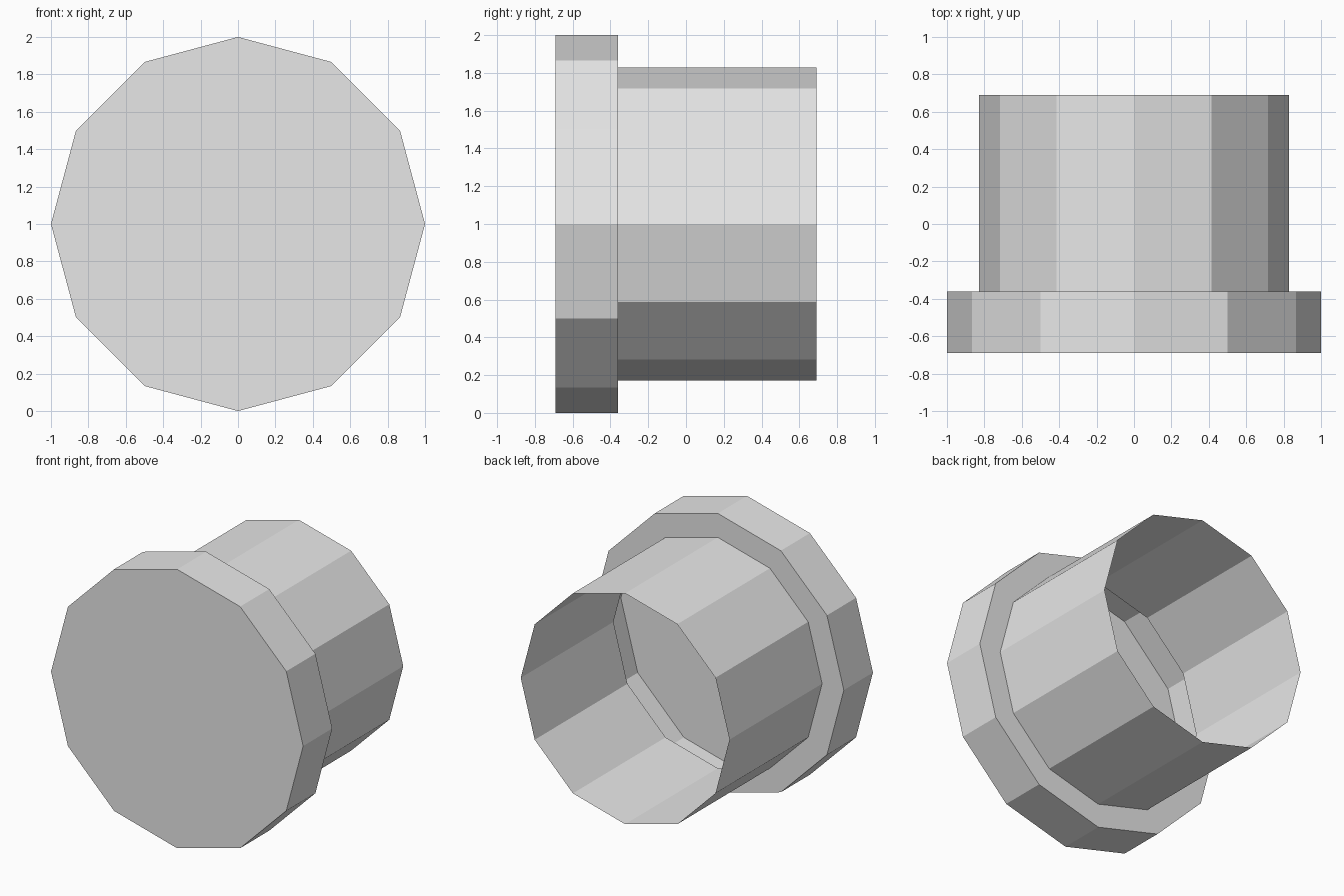
import bpy
import bmesh
from math import cos, sin, tau

SIDES = 12
FRONT, STEP, BACK = -0.69, -0.36, 0.69
CAP_RADIUS, SLEEVE_RADIUS = 1.0, 0.828

cube = bpy.data.objects.get("Cube")
if cube:
    bpy.data.objects.remove(cube, do_unlink=True)

grey = bpy.data.materials.new("light_grey")
grey.use_nodes = True
grey.diffuse_color = (0.8, 0.8, 0.8, 1)
grey.node_tree.nodes["Principled BSDF"].inputs["Base Color"].default_value = grey.diffuse_color


def lathe(name, profile, close_start=False):
    """Sweep (radius, y) points around the y axis as a thin faceted shell."""
    bm = bmesh.new()
    rings = []
    for radius, y in profile:
        angles = [tau * i / SIDES for i in range(SIDES)]
        rings.append([bm.verts.new((radius * cos(a), y, 1 + radius * sin(a))) for a in angles])
    for near, far in zip(rings, rings[1:]):
        for i in range(SIDES):
            j = (i + 1) % SIDES
            bm.faces.new((near[i], far[i], far[j], near[j]))
    if close_start:
        bm.faces.new(rings[0])
    mesh = bpy.data.meshes.new(name)
    bm.to_mesh(mesh)
    bm.free()
    mesh.materials.append(grey)
    obj = bpy.data.objects.new(name, mesh)
    bpy.context.collection.objects.link(obj)
    return obj


# Wide hollow cap: front disc, rim and the stepped shoulder behind it
lathe("front_cap", [(CAP_RADIUS, FRONT), (CAP_RADIUS, STEP), (SLEEVE_RADIUS, STEP)], close_start=True)

# Thin sleeve, open at the back and into the cap
lathe("open_sleeve", [(SLEEVE_RADIUS, STEP), (SLEEVE_RADIUS, BACK)])
